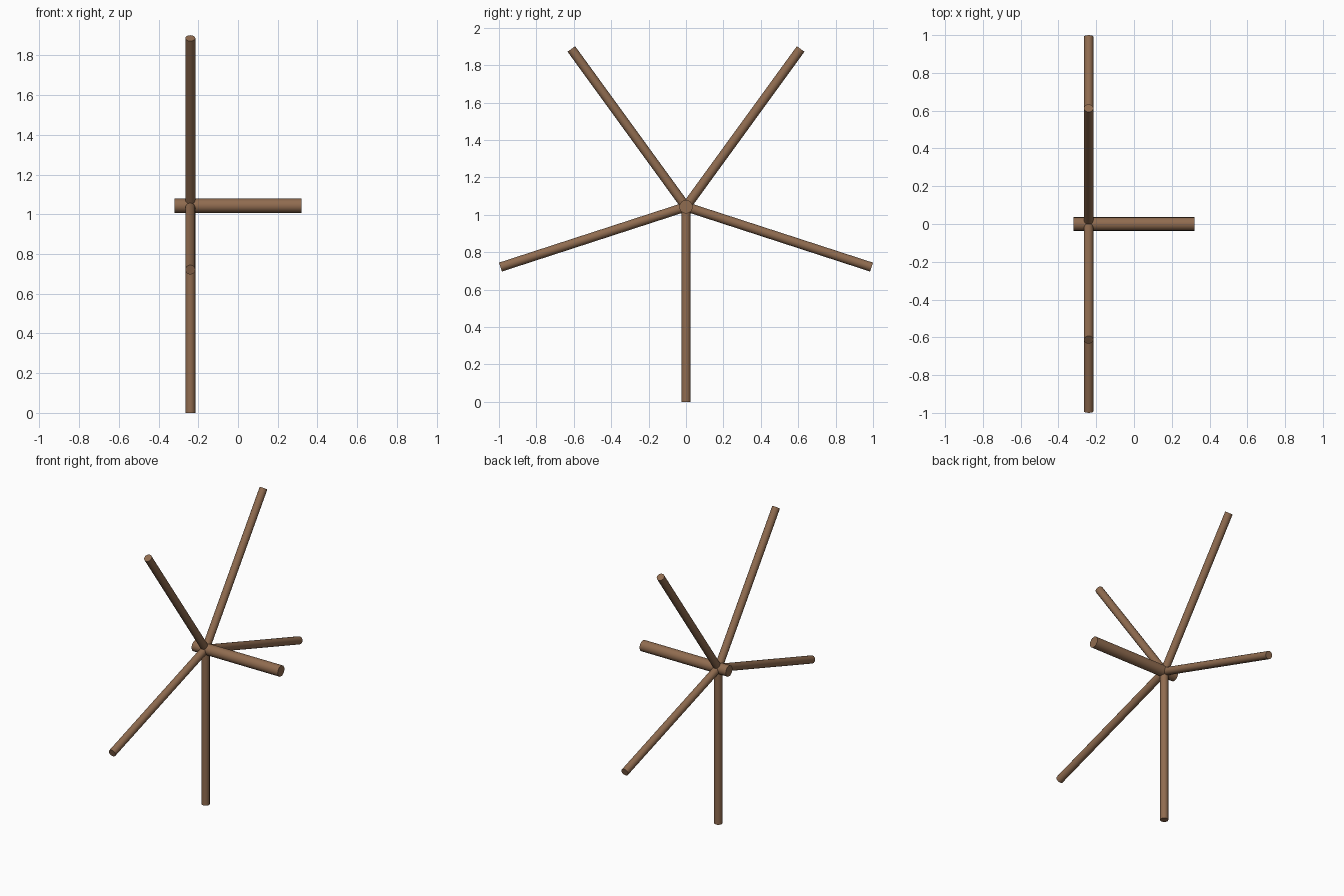
import bpy
from math import radians, sin, cos
from mathutils import Vector

if "Cube" in bpy.data.objects:
    bpy.data.objects.remove(bpy.data.objects["Cube"])

HUB = Vector((-0.24, 0, 1.043))
LENGTH = 1.043

wood = bpy.data.materials.new("brown_wood")
wood.diffuse_color = (0.28, 0.15, 0.08, 1)
wood.use_nodes = True
wood.node_tree.nodes["Principled BSDF"].inputs["Base Color"].default_value = wood.diffuse_color


def rod(name, start, end, radius):
    """Round rod between two points."""
    axis = end - start
    bpy.ops.mesh.primitive_cylinder_add(
        vertices=16, radius=radius, depth=axis.length,
        location=(start + end) / 2,
        rotation=axis.to_track_quat('Z', 'Y').to_euler())
    ob = bpy.context.object
    ob.name = name
    ob.data.materials.append(wood)
    bpy.ops.object.shade_smooth_by_angle(angle=radians(40))
    return ob


# Horizontal axle
rod("axle", Vector((-0.32, 0, HUB.z)), Vector((0.32, 0, HUB.z)), 0.036)

# Five spokes radiating from the axle, the first pointing straight down
for i in range(5):
    a = radians(-90 + 72 * i)
    rod(f"spoke_{i + 1}", HUB, HUB + LENGTH * Vector((0, cos(a), sin(a))), 0.025)
